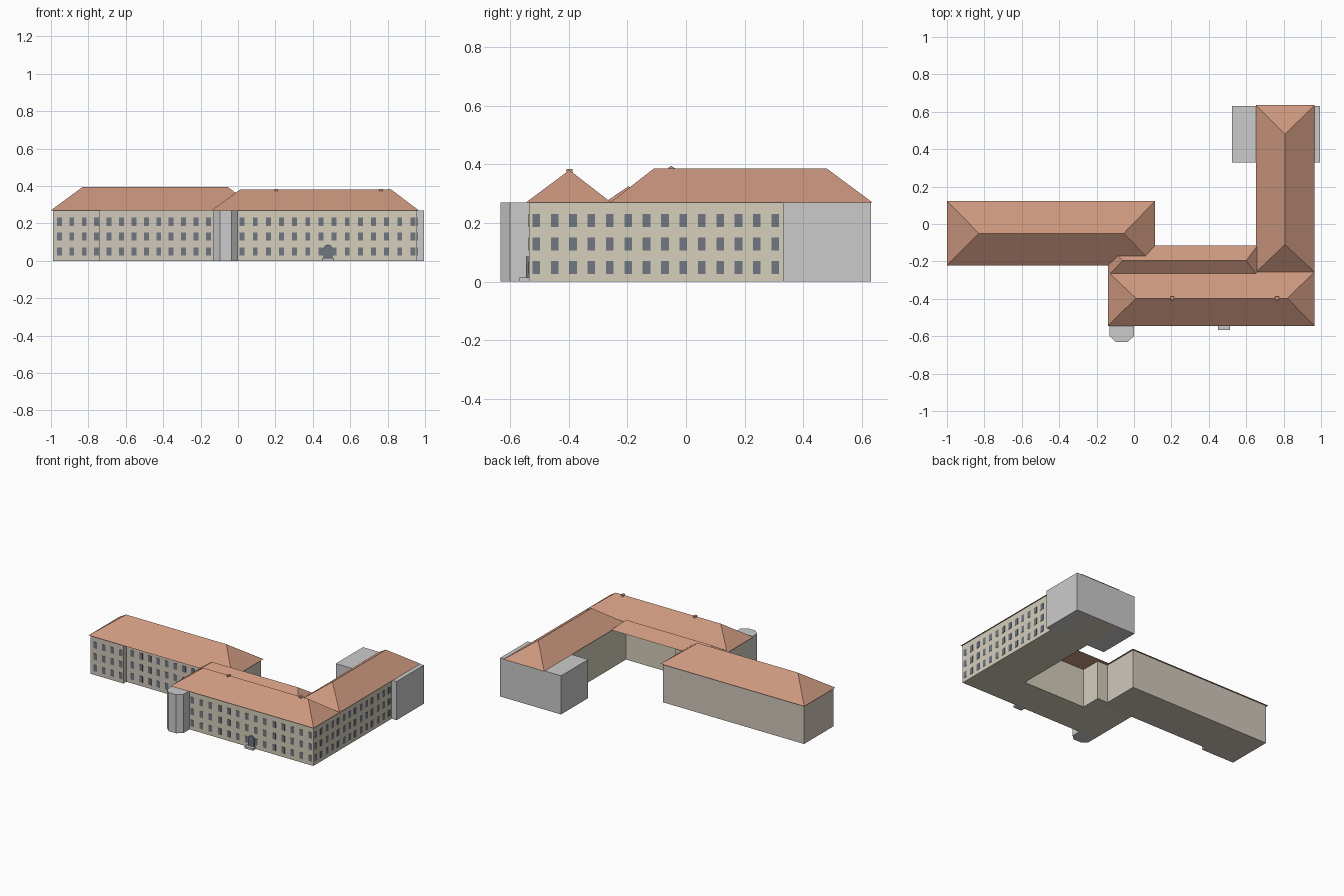
import bpy, bmesh, math

if "Cube" in bpy.data.objects:
    bpy.data.objects.remove(bpy.data.objects["Cube"])

EAVE = 0.27


def material(name, rgb):
    m = bpy.data.materials.new(name)
    m.diffuse_color = (*rgb, 1)
    m.use_nodes = True
    m.node_tree.nodes["Principled BSDF"].inputs["Base Color"].default_value = m.diffuse_color
    return m


TILE = material("roof_tile", (0.60, 0.31, 0.21))
PLASTER = material("plaster", (0.66, 0.62, 0.50))
PALE = material("pale_plaster", (0.64, 0.58, 0.50))
GLASS = material("window_grey", (0.16, 0.18, 0.22))


def finish(name, bm, mat=None):
    bmesh.ops.recalc_face_normals(bm, faces=bm.faces)
    mesh = bpy.data.meshes.new(name)
    bm.to_mesh(mesh)
    bm.free()
    if mat:
        mesh.materials.append(mat)
    ob = bpy.data.objects.new(name, mesh)
    bpy.context.collection.objects.link(ob)
    return ob


def add_box(bm, lo, hi):
    verts = bmesh.ops.create_cube(bm, size=1)["verts"]
    for v in verts:
        for i in range(3):
            v.co[i] = lo[i] if v.co[i] < 0 else hi[i]


def box(name, lo, hi, mat=None):
    bm = bmesh.new()
    add_box(bm, lo, hi)
    return finish(name, bm, mat)


def prism(name, outline, axis, a, b, mat=None):
    """Extrude a 2D outline along z (plan outline) or y (front outline)."""
    bm = bmesh.new()
    place = (lambda p, t: (p[0], p[1], t)) if axis == "z" else (lambda p, t: (p[0], t, p[1]))
    face = bm.faces.new([bm.verts.new(place(p, a)) for p in outline])
    ext = bmesh.ops.extrude_face_region(bm, geom=[face])["geom"]
    for v in ext:
        if isinstance(v, bmesh.types.BMVert):
            v.co[2 if axis == "z" else 1] = b
    return finish(name, bm, mat)


def hip_roof(name, x0, x1, y0, y1, ridge_a, ridge_b, top):
    bm = bmesh.new()
    c = [bm.verts.new((x, y, EAVE)) for x, y in ((x0, y0), (x1, y0), (x1, y1), (x0, y1))]
    a = bm.verts.new((*ridge_a, top))
    b = bm.verts.new((*ridge_b, top))
    bm.faces.new(c)
    if abs(ridge_a[1] - ridge_b[1]) < 1e-6:      # ridge runs along x
        sides = ((c[0], c[1], b, a), (c[2], c[3], a, b), (c[3], c[0], a), (c[1], c[2], b))
    else:                                        # ridge runs along y
        sides = ((c[1], c[2], b, a), (c[3], c[0], a, b), (c[0], c[1], a), (c[2], c[3], b))
    for s in sides:
        bm.faces.new(s)
    return finish(name, bm, TILE)


def windows(name, centres, plane, facing, w=0.026, h=0.044):
    """Three storeys of windows on a facade facing front or right."""
    bm = bmesh.new()
    for c in centres:
        for z in (0.049, 0.129, 0.209):
            u0, u1, z0, z1 = c - w / 2, c + w / 2, z - h / 2, z + h / 2
            if facing == "front":
                add_box(bm, (u0, plane - 0.002, z0), (u1, plane + 0.004, z1))
            else:
                add_box(bm, (plane - 0.004, u0, z0), (plane + 0.002, u1, z1))
    return finish(name, bm, GLASS)


def spread(a, b, n):
    return [a + (b - a) * i / (n - 1) for i in range(n)]


# Left wing: stepped plan, with the left end projecting
prism("left_wing_walls",
      [(-0.99, -0.212), (-0.737, -0.212), (-0.737, -0.18), (0.1, -0.18), (0.1, 0.11), (-0.99, 0.11)],
      "z", 0, EAVE, PALE)
hip_roof("left_wing_roof", -1, 0.112, -0.222, 0.122, (-0.83, -0.05), (-0.055, -0.05), 0.395)

# Front wing and right wing share an L-shaped plan
prism("main_walls",
      [(-0.13, -0.535), (0.957, -0.535), (0.957, 0.625), (0.66, 0.625), (0.66, -0.28), (-0.13, -0.28)],
      "z", 0, EAVE, PLASTER)
hip_roof("front_wing_roof", -0.14, 0.966, -0.545, -0.255, (0.01, -0.397), (0.82, -0.397), 0.38)
hip_roof("right_wing_roof", 0.652, 0.966, -0.258, 0.635, (0.807, -0.11), (0.807, 0.48), 0.385)

# Connecting passage behind the front wing
box("passage_walls", (-0.13, -0.285, 0), (0.18, -0.14, EAVE), PLASTER)
hip_roof("passage_roof", -0.14, 0.66, -0.277, -0.115, (-0.06, -0.196), (0.60, -0.196), 0.325)

# Flat-topped rear block
box("rear_block", (0.525, 0.33, 0), (0.995, 0.63, EAVE))

# Chamfered stair tower on the front
prism("stair_tower",
      [(-0.13, -0.52), (-0.13, -0.6), (-0.095, -0.632), (-0.035, -0.632), (0, -0.6), (0, -0.52)],
      "z", 0, EAVE)

# Facade windows
left = spread(-0.955, -0.158, 13)
windows("left_end_windows", left[:4], -0.212, "front")
windows("left_wing_windows", left[4:], -0.18, "front")
windows("front_wing_windows", spread(0.022, 0.935, 14), -0.535, "front")
windows("right_wing_windows", spread(-0.51, 0.304, 14), 0.957, "right")

# Entrance: arched door and sloping step
arch = [(0.457, 0.015), (0.505, 0.015)]
arch += [(0.481 + 0.024 * math.cos(t), 0.062 + 0.024 * math.sin(t)) for t in spread(0, math.pi, 9)]
prism("arched_door", arch, "y", -0.545, -0.53, GLASS)
box("door_step", (0.449, -0.567, 0), (0.513, -0.53, 0.015))

# Small vents on the front ridge
for i, x in enumerate((0.205, 0.765)):
    box(f"ridge_vent_{i + 1}", (x - 0.01, -0.407, 0.365), (x + 0.01, -0.387, 0.384), TILE)
